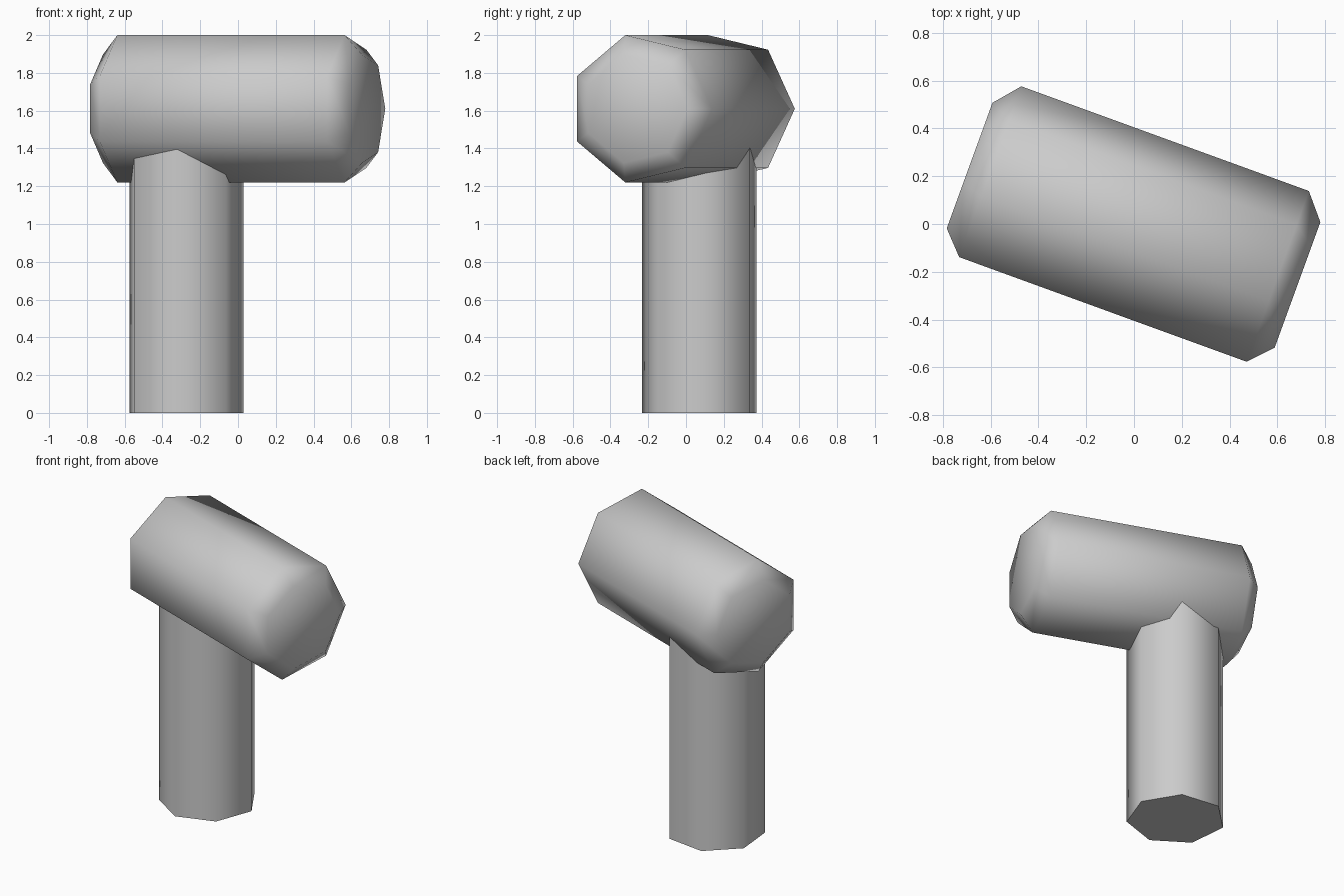
import bpy
import bmesh
from math import cos, sin, pi, radians
from mathutils import Matrix

SIDES = 7

cube = bpy.data.objects.get("Cube")
if cube:
    bpy.data.objects.remove(cube, do_unlink=True)


def make_material(name, colour):
    mat = bpy.data.materials.new(name)
    mat.use_nodes = True
    mat.diffuse_color = colour
    mat.node_tree.nodes["Principled BSDF"].inputs["Base Color"].default_value = colour
    return mat


def lathe(name, profile, matrix, material, smooth_angle):
    """Closed seven-sided solid from (height, radius) rings along local z."""
    bm = bmesh.new()
    rings = []
    for height, radius in profile:
        angles = [2 * pi * i / SIDES for i in range(SIDES)]
        rings.append([bm.verts.new((radius * cos(a), radius * sin(a), height)) for a in angles])
    for low, high in zip(rings, rings[1:]):
        for i in range(SIDES):
            j = (i + 1) % SIDES
            bm.faces.new((low[i], low[j], high[j], high[i]))
    bm.faces.new(rings[0][::-1])
    bm.faces.new(rings[-1])
    bmesh.ops.recalc_face_normals(bm, faces=bm.faces)
    bm.transform(matrix)
    mesh = bpy.data.meshes.new(name)
    bm.to_mesh(mesh)
    bm.free()
    mesh.materials.append(material)
    obj = bpy.data.objects.new(name, mesh)
    bpy.context.collection.objects.link(obj)
    bpy.ops.object.select_all(action="DESELECT")
    obj.select_set(True)
    bpy.context.view_layer.objects.active = obj
    bpy.ops.object.shade_smooth_by_angle(angle=radians(smooth_angle))
    return obj


grey = make_material("plain_grey", (0.6, 0.6, 0.6, 1))

# Upright handle, its top buried in the head
handle_place = Matrix.Translation((-0.282, 0.077, 0)) @ Matrix.Rotation(radians(5.4), 4, "Z")
lathe("handle", [(0, 0.313), (1.55, 0.313)], handle_place, grey, 60)

# Horizontal head with chamfered ends: local z becomes x, local x becomes y
lie_down = Matrix(((0, 0, 1, 0), (1, 0, 0, 0), (0, 1, 0, 0), (0, 0, 0, 1)))
head_place = (Matrix.Translation((0, 0, 1.61)) @ Matrix.Rotation(radians(-20), 4, "Z")
              @ Matrix.Translation((0, -0.02, 0)) @ lie_down)
head_profile = [(-0.73, 0.294), (-0.64, 0.4), (0.64, 0.4), (0.73, 0.294)]
lathe("head", head_profile, head_place, grey, 80)
